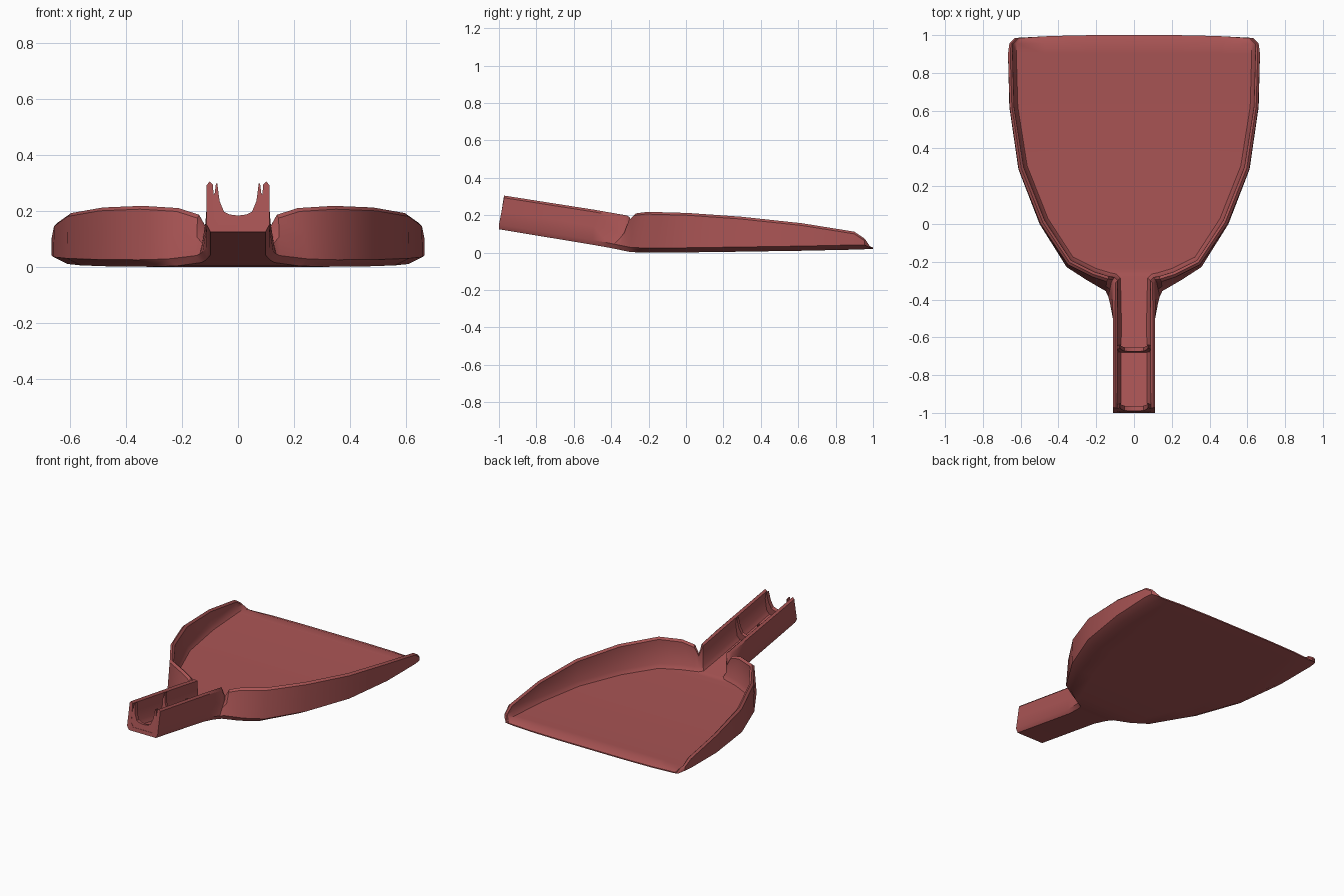
import bpy, bmesh
from mathutils import Vector

if "Cube" in bpy.data.objects:
    bpy.data.objects.remove(bpy.data.objects["Cube"])

mat = bpy.data.materials.new("red_plastic")
mat.diffuse_color = (0.40, 0.09, 0.09, 1)
mat.use_nodes = True
mat.node_tree.nodes["Principled BSDF"].inputs["Base Color"].default_value = mat.diffuse_color


def finish(name, bm):
    """Turn a right-hand half into a mirrored, smooth-shaded object."""
    bmesh.ops.remove_doubles(bm, verts=bm.verts, dist=1e-5)
    bmesh.ops.recalc_face_normals(bm, faces=bm.faces)
    me = bpy.data.meshes.new(name)
    bm.to_mesh(me)
    bm.free()
    ob = bpy.data.objects.new(name, me)
    bpy.context.collection.objects.link(ob)
    me.materials.append(mat)
    bpy.ops.object.select_all(action='DESELECT')
    ob.select_set(True)
    bpy.context.view_layer.objects.active = ob
    m = ob.modifiers.new("mirror", 'MIRROR')
    m.use_clip = True
    m.merge_threshold = 0.0005
    bpy.ops.object.modifier_apply(modifier=m.name)
    # make the joined shell face outwards
    bm = bmesh.new()
    bm.from_mesh(me)
    bmesh.ops.recalc_face_normals(bm, faces=bm.faces)
    bm.to_mesh(me)
    bm.free()
    bpy.ops.object.shade_smooth_by_angle(angle=0.61)
    return ob


# Stations from the lip round the pan and down the handle:
# wall foot x,y | wall top outer x,y | wall top inner x,y | top, floor, bottom z
stations = [
    (.630, .985, .630, .985, .612, .985, .031, .030, .020),
    (.660, .955, .660, .955, .642, .955, .075, .043, .018),
    (.667, .900, .667, .900, .643, .900, .112, .040, .016),
    (.660, .620, .658, .620, .635, .620, .157, .030, .010),
    (.612, .290, .610, .290, .584, .300, .192, .026, .005),
    (.500, .000, .496, .003, .472, .018, .212, .024, .001),
    (.357, -.228, .350, -.215, .334, -.192, .218, .024, .000),
    (.250, -.297, .220, -.280, .208, -.254, .210, .025, .003),
    (.150, -.355, .145, -.305, .133, -.277, .186, .026, .015),
    (.136, -.385, .120, -.308, .104, -.282, .135, .028, .021),
    (.127, -.420, .112, -.325, .086, -.300, .198, .031, .028),
    (.112, -.500, .112, -.488, .087, -.490, .229, .067, .042),
    (.112, -1.00, .112, -.972, .089, -.974, .305, .150, .125),
]


def section(k, s):
    lx, ly, ux, uy, ix, iy, top, floor, bot = s
    n = (Vector((ix, iy)) - Vector((ux, uy))).normalized() * 0.02
    bulge = 0.015 if k == 0 else 0
    skew = -0.022 if k == len(stations) - 1 else 0
    inset = min(.05, .12 * lx)
    h = top - bot
    r = min(.012, .3 * h)
    pts = [((lx - inset) * f, ly + bulge * (1 - f ** 4), bot) for f in (0, .4, .75, 1)]
    foot = Vector((lx, ly, bot + min(.025, .4 * h)))
    rim = Vector((ux, uy, top - r))
    pts += [foot, foot.lerp(rim, .5), rim,
            ((ux + ix) / 2, (uy + iy) / 2, top), (ix, iy, top - r)]
    pts.append((ix + n.x * .15, iy + n.y * .15 + skew * .8, min(floor + .025, top - r)))
    ex, ey = ix + n.x, iy + n.y + skew
    pts += [(ex * f, ey + bulge * (1 - f ** 4), min(floor, top - r)) for f in (1, .75, .4, 0)]
    return pts


# pan and handle shell
bm = bmesh.new()
rows = [[bm.verts.new(p) for p in section(k, s)] for k, s in enumerate(stations)]
for a, b in zip(rows, rows[1:]):
    for j in range(len(a) - 1):
        bm.faces.new((a[j], a[j + 1], b[j + 1], b[j]))
bm.faces.new(rows[0])
bm.faces.new(rows[-1])
finish("dustpan_body", bm)


# U-shaped ribs across the handle channel
def rib(name, y, z, thick):
    profile = [(0, .033), (.03, .037), (.05, .047), (.066, .085), (.074, .148),
               (.079, .148), (.083, .115), (.092, .100)]
    bm = bmesh.new()
    outline = [(0, -.012)] + profile + [(.092, -.012)]
    f = bm.faces.new([bm.verts.new((x, y + .157 * h, z + h)) for x, h in outline])
    ext = bmesh.ops.extrude_face_region(bm, geom=[f])
    new = [v for v in ext["geom"] if isinstance(v, bmesh.types.BMVert)]
    bmesh.ops.translate(bm, verts=new, vec=(0, thick, .165 * -thick))
    # drop the centre wall so the mirrored halves join cleanly
    mid = [q for q in bm.faces if all(abs(v.co.x) < 1e-6 for v in q.verts)]
    bmesh.ops.delete(bm, geom=mid, context='FACES')
    finish(name, bm)


rib("handle_end_rib", -.995, .150, .025)
rib("handle_middle_rib", -.680, .098, .020)
